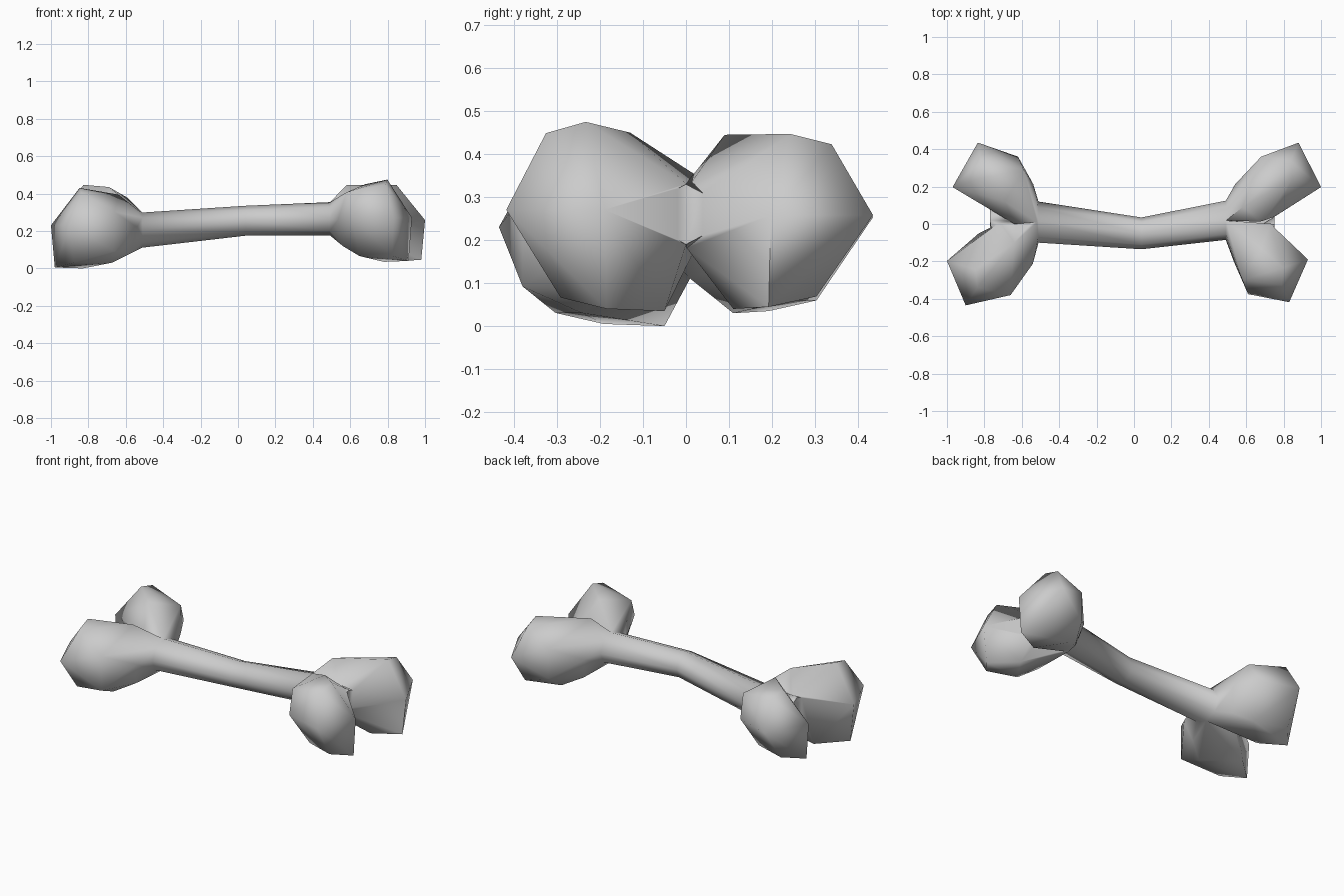
import bpy, bmesh, math
from mathutils import Vector

cube = bpy.data.objects.get("Cube")
if cube:
    bpy.data.objects.remove(cube, do_unlink=True)

# Single bone material
bone_grey = bpy.data.materials.new("bone_grey")
bone_grey.use_nodes = True
colour = (0.6, 0.6, 0.6, 1)
bone_grey.diffuse_color = colour
bone_grey.node_tree.nodes["Principled BSDF"].inputs["Base Color"].default_value = colour


def make_object(name, bm):
    bmesh.ops.recalc_face_normals(bm, faces=bm.faces[:])
    mesh = bpy.data.meshes.new(name)
    bm.to_mesh(mesh)
    bm.free()
    mesh.materials.append(bone_grey)
    obj = bpy.data.objects.new(name, mesh)
    bpy.context.collection.objects.link(obj)
    return obj


def ring(x, y, z, ry, rz, sides=8):
    angles = [math.tau * i / sides for i in range(sides)]
    return [Vector((x, y + ry * math.cos(a), z + rz * math.sin(a))) for a in angles]


# Shaft: slightly bowed tube whose ends form the web between the knobs
right_neck = ring(-0.51, 0.01, 0.205, 0.11, 0.095)
left_neck = ring(0.49, 0.02, 0.265, 0.105, 0.09)
sections = [ring(-0.77, 0.02, 0.22, 0.06, 0.08), right_neck,
            ring(0.04, -0.05, 0.255, 0.085, 0.08), left_neck,
            ring(0.75, 0, 0.26, 0.055, 0.07)]
bm = bmesh.new()
loops = [[bm.verts.new(p) for p in section] for section in sections]
for a, b in zip(loops, loops[1:]):
    for i in range(len(a)):
        j = (i + 1) % len(a)
        bm.faces.new((a[i], a[j], b[j], b[i]))
bm.faces.new(loops[0])
bm.faces.new(loops[-1])
shaft = make_object("bone", bm)

# Shared knob corners: outward along the bone, outward sideways, height
KNOB = {
    "toe": (0.97, 0.19, 0.04), "tip": (0.99, 0.195, 0.26),
    "outer_low": (0.87, 0.3, 0.065), "outer_top": (0.83, 0.335, 0.43),
    "top": (0.84, 0.24, 0.455), "hip": (0.54, 0.21, 0.25),
    "hip_low": (0.57, 0.17, 0.115), "belly": (0.67, 0.24, 0.065),
}


def make_knob(name, sx, sy, reach, spread, low, high,
              crown, shoulder, side, outer, hollow, heel):
    """Faceted lump fitted to its own reach, spread and height."""
    def fit(u, v, w):
        return Vector((sx * u, sy * v, low + (w - 0.035) * (high - low) / 0.42))

    neck = left_neck if sx > 0 else right_neck
    middle = sum(neck, Vector()) / len(neck)
    points = [middle + (p - middle) * 0.98 for p in neck
              if sy * (p.y - middle.y) > -0.02]
    points.append(Vector((sx * crown[0], sy * crown[1], crown[2])))
    points += [fit(*shoulder), fit(*side), fit(outer, spread, 0.26),
               fit(hollow, 0, 0.32), fit(hollow, 0, 0.18), fit(*heel, 0.035)]
    for u, v, w in KNOB.values():
        points.append(fit(0.5 + (u - 0.5) * (reach - 0.5) / 0.49, v * spread / 0.43, w))
    bm = bmesh.new()
    for p in points:
        bm.verts.new(p)
    hull = bmesh.ops.convex_hull(bm, input=bm.verts[:])
    spare = {g for g in hull["geom_interior"] + hull["geom_unused"]
             if isinstance(g, bmesh.types.BMVert)}
    bmesh.ops.delete(bm, geom=list(spare), context="VERTS")
    return make_object(name, bm)


knobs = [
    make_knob("front_left_knob", 1, -1, 0.93, 0.418, 0.035, 0.475, (0.68, 0.13, 0.45),
              (0.58, 0.3, 0.39), (0.61, 0.375, 0.27), 0.83, 0.73, (0.78, 0.05)),
    make_knob("back_left_knob", 1, 1, 1.0, 0.435, 0.04, 0.447, (0.58, 0.09, 0.445),
              (0.68, 0.36, 0.34), (0.68, 0.36, 0.15), 0.88, 0.69, (0.82, 0.11)),
    make_knob("back_right_knob", -1, 1, 0.97, 0.435, 0.03, 0.447, (0.69, 0.12, 0.435),
              (0.59, 0.29, 0.385), (0.62, 0.36, 0.26), 0.835, 0.64, (0.8, 0.11)),
    make_knob("front_right_knob", -1, -1, 1.0, 0.435, 0.0, 0.43, (0.64, 0.1, 0.395),
              (0.66, 0.38, 0.33), (0.66, 0.38, 0.125), 0.9, 0.73, (0.83, 0.05)),
]

# Fuse the knobs to the shaft
bpy.context.view_layer.objects.active = shaft
shaft.select_set(True)
for knob in knobs:
    fuse = shaft.modifiers.new("fuse", "BOOLEAN")
    fuse.operation = "UNION"
    fuse.solver = "EXACT"
    fuse.object = knob
    bpy.ops.object.modifier_apply(modifier=fuse.name)
    bpy.data.objects.remove(knob, do_unlink=True)

# Clean the seams and smooth the shading
bm = bmesh.new()
bm.from_mesh(shaft.data)
bmesh.ops.remove_doubles(bm, verts=bm.verts[:], dist=0.012)
bmesh.ops.recalc_face_normals(bm, faces=bm.faces[:])
bm.to_mesh(shaft.data)
bm.free()
bpy.ops.object.shade_smooth_by_angle(angle=math.radians(80))
